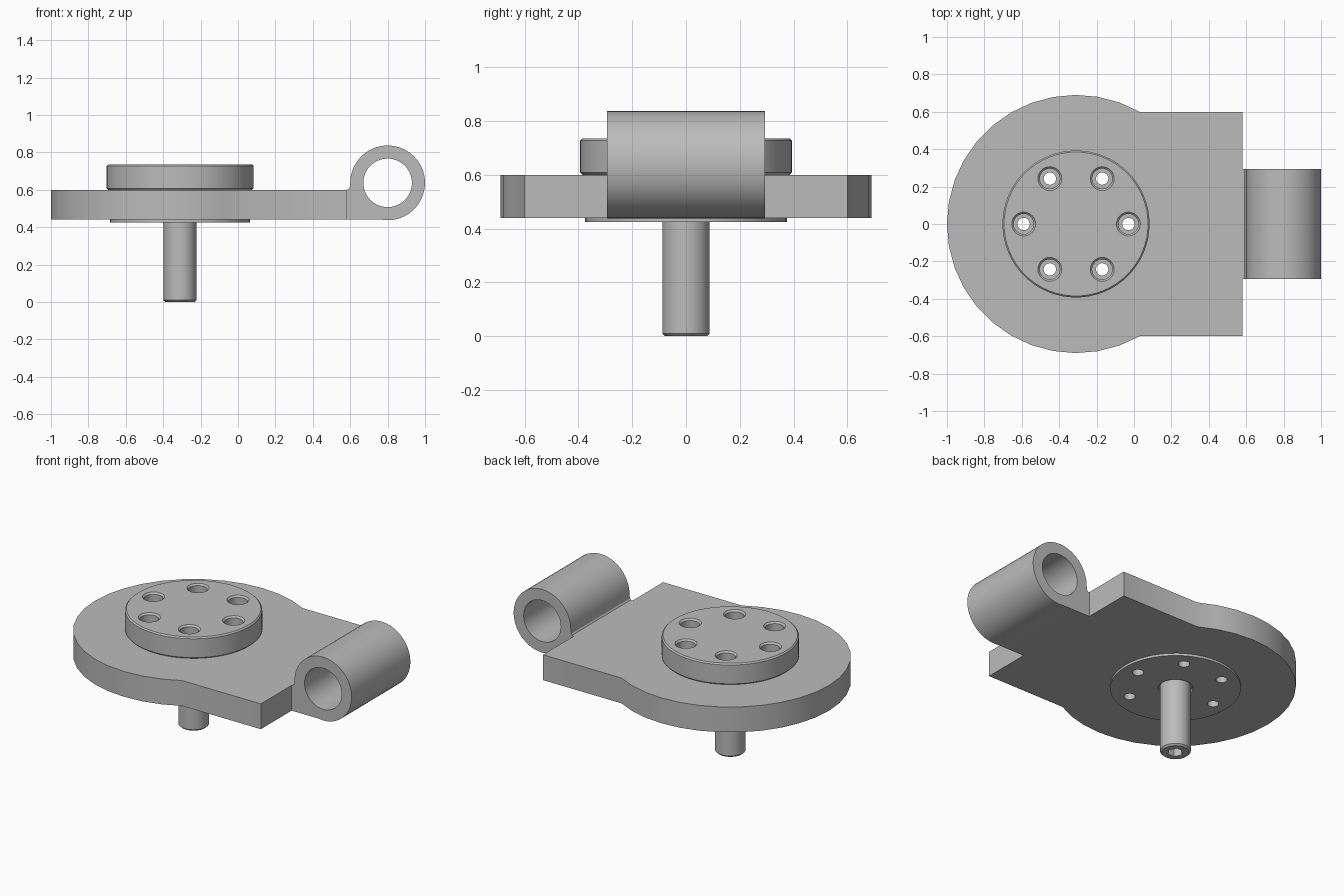
import bpy, bmesh
from math import sin, cos, pi, radians, asin
from mathutils import Matrix, Vector

cube = bpy.data.objects.get("Cube")
if cube:
    bpy.data.objects.remove(cube, do_unlink=True)

steel = bpy.data.materials.new("plain grey")
steel.use_nodes = True
grey = (0.5, 0.5, 0.5, 1)
steel.diffuse_color = grey
steel.node_tree.nodes["Principled BSDF"].inputs["Base Color"].default_value = grey

CX = -0.31                      # axis of the disc, cap and pin
PLATE_LOW, PLATE_TOP, CAP_TOP = 0.44, 0.60, 0.735


def finish(name, bm):
    bmesh.ops.recalc_face_normals(bm, faces=bm.faces)
    mesh = bpy.data.meshes.new(name)
    bm.to_mesh(mesh)
    bm.free()
    mesh.materials.append(steel)
    obj = bpy.data.objects.new(name, mesh)
    bpy.context.collection.objects.link(obj)
    return obj


def add_lathe(bm, profile, x, y, steps):
    """Spin (radius, height) points around a vertical axis."""
    verts = [bm.verts.new((x + r, y, z)) for r, z in profile]
    edges = [bm.edges.new(pair) for pair in zip(verts, verts[1:])]
    bmesh.ops.spin(bm, geom=verts + edges, cent=(x, y, 0), axis=(0, 0, 1),
                   angle=2 * pi, steps=steps)
    bmesh.ops.remove_doubles(bm, verts=bm.verts, dist=0.0002)


def lathe(name, profile, centres=((CX, 0),), steps=48):
    bm = bmesh.new()
    for x, y in centres:
        add_lathe(bm, profile, x, y, steps)
    return finish(name, bm)


def prism(name, outline, direction):
    """Extrude a closed outline of 3D points."""
    bm = bmesh.new()
    face = bm.faces.new([bm.verts.new(p) for p in outline])
    new = bmesh.ops.extrude_face_region(bm, geom=[face])["geom"]
    bmesh.ops.translate(bm, vec=Vector(direction),
                        verts=[v for v in new if isinstance(v, bmesh.types.BMVert)])
    return finish(name, bm)


def cut(obj, cutter):
    mod = obj.modifiers.new("cut", "BOOLEAN")
    mod.operation, mod.solver, mod.object = "DIFFERENCE", "EXACT", cutter
    bpy.context.view_layer.objects.active = obj
    bpy.ops.object.modifier_apply(modifier=mod.name)


# Base plate: round disc running into a square block
R = 0.69
start = asin(0.6 / R)
arc = [start + (2 * pi - 2 * start) * i / 24 for i in range(25)]
outline = [(CX + R * cos(a), R * sin(a), PLATE_LOW) for a in arc]
outline += [(0.58, -0.6, PLATE_LOW), (0.58, 0.6, PLATE_LOW)]
base_plate = prism("base_plate", outline, (0, 0, PLATE_TOP - PLATE_LOW))

# Raised round cap with a softened rim
cap = lathe("raised_cap", [(0, PLATE_TOP), (0.385, PLATE_TOP), (0.393, 0.608),
                           (0.393, 0.727), (0.385, CAP_TOP), (0, CAP_TOP)], steps=64)

# Thin flange under the plate, with clearance around the pin
flange = lathe("lower_flange", [(0.1, 0.425), (0.375, 0.425), (0.375, PLATE_LOW),
                                (0.1, PLATE_LOW), (0.1, 0.425)])

# Pin with chamfered tip and hexagonal socket
pin = lathe("pin", [(0, 0), (0.078, 0), (0.088, 0.01), (0.088, PLATE_LOW), (0, PLATE_LOW)],
            steps=32)
socket = prism("socket_cutter", [(CX + 0.046 * cos(k * pi / 3), 0.046 * sin(k * pi / 3), -0.05)
                                 for k in range(6)], (0, 0, 0.11))
cut(pin, socket)

# Six counterbored bolt holes through cap, plate and flange
spots = [(CX + 0.28 * cos(k * pi / 3), 0.28 * sin(k * pi / 3)) for k in range(6)]
bolt_holes = lathe("bolt_hole_cutter", [(0, 0.3), (0.033, 0.3), (0.033, 0.675), (0.054, 0.675),
                                        (0.054, 0.725), (0.074, 0.745), (0, 0.745)],
                   spots, 24)
for part in (cap, base_plate, flange):
    cut(part, bolt_holes)

# Hinge barrel and its neck as one side profile
BX, BZ, BR, HALF = 0.8, 0.637, 0.2, 0.293
side = [(0.58, PLATE_LOW), (BX - 0.03, PLATE_LOW)]
side += [(BX + BR * cos(radians(a)), BZ + BR * sin(radians(a))) for a in range(-90, 181, 9)]
side += [(0.597, 0.612), (0.59, 0.603), (0.58, PLATE_TOP)]
barrel = prism("hinge_barrel", [(x, -HALF, z) for x, z in side], (0, 2 * HALF, 0))
bore = lathe("bore_cutter", [(0, -0.5), (0.13, -0.5), (0.13, 0.5), (0, 0.5)], ((0, 0),), 40)
bore.data.transform(Matrix.Translation((BX, 0, BZ)) @ Matrix.Rotation(pi / 2, 4, "X"))
cut(barrel, bore)

for helper in (socket, bolt_holes, bore):
    bpy.data.objects.remove(helper, do_unlink=True)

# Smooth round walls, keep crisp edges
for obj in (base_plate, cap, flange, pin, barrel):
    bpy.ops.object.select_all(action="DESELECT")
    obj.select_set(True)
    bpy.context.view_layer.objects.active = obj
    bpy.ops.object.shade_smooth_by_angle(angle=radians(30))
